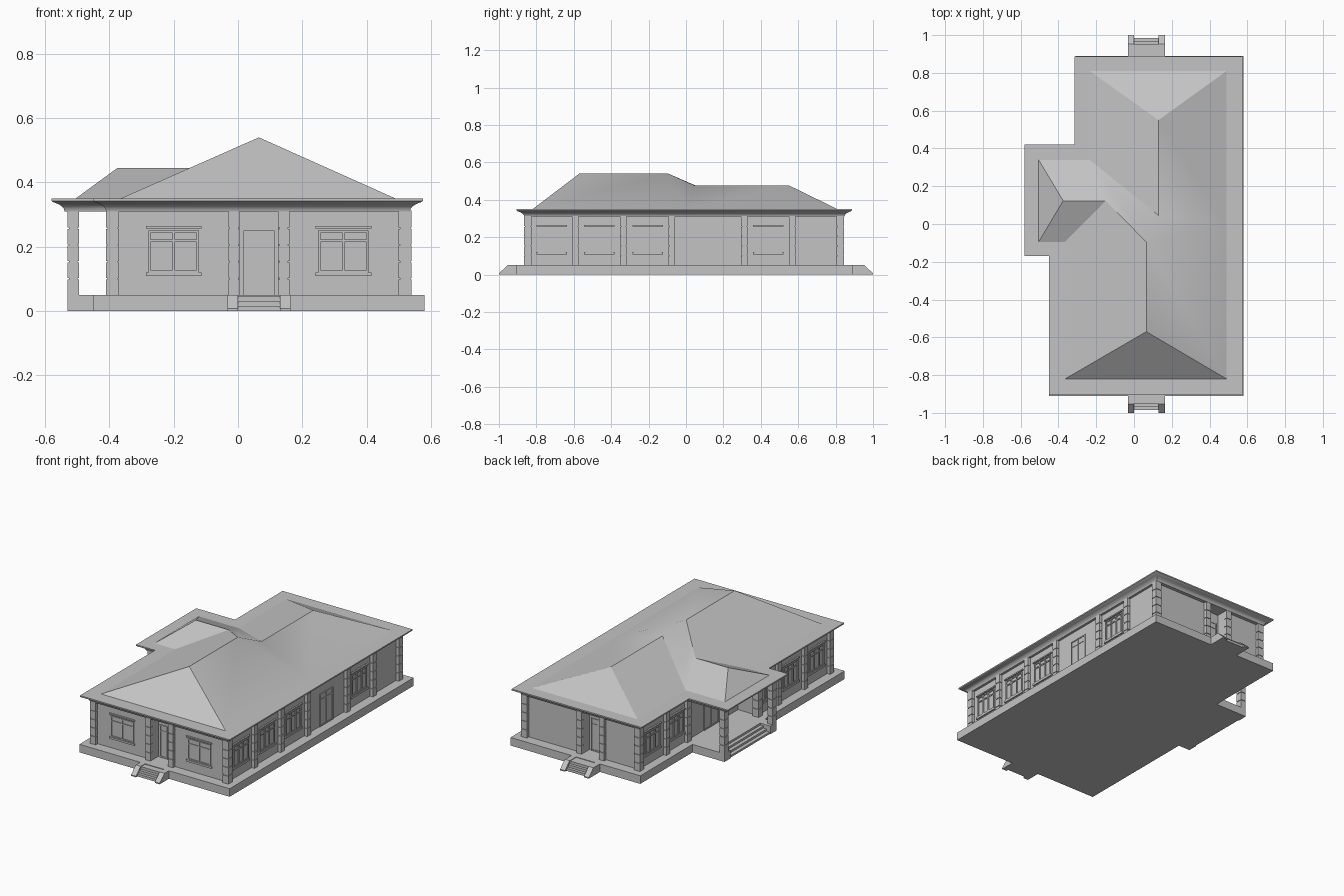
import bpy, bmesh, math
from mathutils import Vector

cube = bpy.data.objects.get("Cube")
if cube:
    bpy.data.objects.remove(cube, do_unlink=True)

GREY = (0.55, 0.55, 0.55, 1)
mat = bpy.data.materials.new("plain_grey")
mat.use_nodes = True
mat.diffuse_color = GREY
mat.node_tree.nodes["Principled BSDF"].inputs["Base Color"].default_value = GREY

FLOOR, WALL_TOP, EAVE_TOP = 0.05, 0.312, 0.35


def finish(name, bm, smooth=False):
    bmesh.ops.recalc_face_normals(bm, faces=bm.faces)
    me = bpy.data.meshes.new(name)
    bm.to_mesh(me)
    bm.free()
    me.materials.append(mat)
    ob = bpy.data.objects.new(name, me)
    bpy.context.collection.objects.link(ob)
    if smooth:
        bpy.ops.object.select_all(action="DESELECT")
        ob.select_set(True)
        bpy.context.view_layer.objects.active = ob
        bpy.ops.object.shade_smooth_by_angle(angle=math.radians(28))
    return ob


def box(bm, x0, x1, y0, y1, z0, z1):
    v = [bm.verts.new((x, y, z)) for z in (z0, z1)
         for x, y in ((x0, y0), (x1, y0), (x1, y1), (x0, y1))]
    bm.faces.new(v[3::-1])
    bm.faces.new(v[4:])
    for i in range(4):
        j = (i + 1) % 4
        bm.faces.new((v[i], v[j], v[j + 4], v[i + 4]))


def grow(outline, d):
    """Offset a right-angled counter-clockwise outline outwards by d."""
    pts = [Vector(p) for p in outline]
    out = []
    for i, p in enumerate(pts):
        a = (p - pts[i - 1]).normalized()
        b = (pts[(i + 1) % len(pts)] - p).normalized()
        out.append(p + d * Vector((a.y + b.y, -a.x - b.x)))
    return out


def stack(bm, outline, profile):
    """Solid whose outline is offset by each (offset, height) of the profile."""
    rings = [[bm.verts.new((p.x, p.y, z)) for p in grow(outline, d)] for d, z in profile]
    n = len(outline)
    for lo, hi in zip(rings, rings[1:]):
        for i in range(n):
            j = (i + 1) % n
            bm.faces.new((lo[i], lo[j], hi[j], hi[i]))
    bm.faces.new(rings[0][::-1])
    bm.faces.new(rings[-1])


# Plinth, with a recess for the side porch steps
bm = bmesh.new()
stack(bm, [(-.45, -.91), (.58, -.91), (.58, .89), (-.31, .89), (-.31, .38), (-.53, .38),
           (-.53, .32), (-.46, .32), (-.46, -.07), (-.53, -.07), (-.53, -.13), (-.45, -.13)],
      [(0, 0), (0, FLOOR)])
finish("plinth", bm)

bm = bmesh.new()
for i in range(3):
    box(bm, -.525 + .022 * i, -.46, -.07, .32, 0, .0125 * (i + 1))
finish("porch_steps", bm)

# Entrance steps with sloping cheek walls, front and back
for side, name in ((-1, "front_steps"), (1, "back_steps")):
    bm = bmesh.new()
    for i in range(3):
        y0, y1 = sorted((side * .89, side * (.985 - .018 * i)))
        box(bm, 0, .13, y0, y1, 0, .0155 * (i + 1))
    for x0 in (-.033, .13):
        prof = [(.885, 0), (1, 0), (1, .007), (.953, FLOOR), (.885, FLOOR)]
        a, b = [[bm.verts.new((x, side * y, z)) for y, z in prof] for x in (x0, x0 + .033)]
        bm.faces.new(a)
        bm.faces.new(b[::-1])
        for i in range(5):
            bm.faces.new((a[i], a[i - 1], b[i - 1], b[i]))
    finish(name, bm)

# Walls with recessed entrances
bm = bmesh.new()
stack(bm, [(-.39, -.845), (.005, -.845), (.005, -.785), (.125, -.785), (.125, -.845), (.52, -.845),
           (.52, .825), (.125, .825), (.125, .765), (.005, .765), (.005, .825), (-.255, .825),
           (-.255, -.145), (-.39, -.145)], [(0, FLOOR), (0, WALL_TOP)])
finish("walls", bm)


# Columns of stacked blocks
def column(bm, x, y, wx=.04, wy=.04):
    n, gap = 5, .004
    h = (WALL_TOP - FLOOR) / n
    box(bm, x - wx / 2 + gap, x + wx / 2 - gap, y - wy / 2 + gap, y + wy / 2 - gap, FLOOR, WALL_TOP)
    for i in range(n):
        z = FLOOR + h * i
        box(bm, x - wx / 2, x + wx / 2, y - wy / 2, y + wy / 2, z, z + h - (gap if i < n - 1 else 0))


MID_Y = (-.592, -.335, -.075, .312, .568)
bm = bmesh.new()
for x, y in ((-.39, -.845), (.52, -.845), (.52, .825), (-.255, .825), (-.255, .36), (-.39, -.145)):
    column(bm, x, y)
for y in (-.847, .827):
    for x in (-.0125, .1425):
        column(bm, x, y, .035, .036)
for y in MID_Y:
    column(bm, .522, y, .036, .035)
for x, y in ((-.392, MID_Y[0]), (-.392, MID_Y[1]), (-.257, MID_Y[4])):
    column(bm, x, y, .036, .035)
finish("wall_columns", bm)

bm = bmesh.new()
for y in (-.11, .36):
    column(bm, -.5125, y, .035, .04)
finish("porch_columns", bm)


# Thin frames fixed to a wall: axis is the wall's direction, side its outward sign
def strip(bm, axis, plane, side, u0, u1, z0, z1, depth):
    a, b = sorted((plane - side * .003, plane + side * depth))
    if axis == "x":
        box(bm, u0, u1, a, b, z0, z1)
    else:
        box(bm, a, b, u0, u1, z0, z1)


def frame(bm, axis, plane, side, c, w, z0, z1, panes, transom=None):
    t = .007
    for i in range(panes + 1):
        u = c - w / 2 + w * i / panes
        strip(bm, axis, plane, side, u - t / 2, u + t / 2, z0, z1, .006)
    for z in [z0, z1 - t] + ([transom] if transom else []):
        strip(bm, axis, plane, side, c - w / 2, c + w / 2, z, z + t, .005)


def window(bm, axis, plane, side, c, w=.14, panes=3):
    frame(bm, axis, plane, side, c, w, .12, .25, panes, .215)
    strip(bm, axis, plane, side, c - w / 2 - .012, c + w / 2 + .012, .108, .12, .009)
    strip(bm, axis, plane, side, c - w / 2 - .012, c + w / 2 + .012, .257, .265, .009)


bm = bmesh.new()
for c in (-.2, .328):
    window(bm, "x", -.845, -1, c, .15, 2)
for c in (-.718, -.463, -.205, .44):
    window(bm, "y", .52, 1, c)
for c in (-.718, -.463, -.24):
    window(bm, "y", -.39, -1, c)
for c in (.465, .695):
    window(bm, "y", -.255, -1, c)
finish("windows", bm)

bm = bmesh.new()
for axis, plane, side, c, w in (("x", -.785, -1, .065, .09), ("x", .765, 1, .065, .09),
                                ("y", .52, 1, .118, .12), ("y", -.255, -1, .12, .14)):
    strip(bm, axis, plane, side, c - w / 2, c + w / 2, FLOOR, .25, .002)
    frame(bm, axis, plane, side, c, w, FLOOR, .25, 2, .21)
finish("doors", bm)

# Eaves: flat deck with a hollow curved cornice underneath
bm = bmesh.new()
stack(bm, [(-.45, -.905), (.575, -.905), (.575, .887), (-.315, .887), (-.315, .42), (-.58, .42),
           (-.58, -.17), (-.45, -.17)],
      [(-.04, .31), (-.038, .318), (-.031, .326), (-.02, .333), (-.006, .338), (0, .342), (0, EAVE_TOP)])
finish("eaves", bm, smooth=True)

# Hipped roof with a side gable wing and a lower back wing
P = {
    "front_w": (-.365, -.82, .35), "front_e": (.49, -.82, .35), "mid_e": (.49, .0, .35),
    "back_e": (.49, .81, .35), "back_w": (-.235, .81, .35), "valley_n": (-.235, .34, .35),
    "porch_n": (-.505, .34, .35), "porch_s": (-.505, -.095, .35), "valley_s": (-.365, -.095, .35),
    "ridge_f": (.065, -.57, .54), "ridge_m": (.065, -.095, .54),
    "low_f": (.13, .045, .477), "low_b": (.13, .55, .477),
    "porch_tip": (-.375, .123, .445), "porch_in": (-.15, .123, .445),
}
FACES = (
    "front_w front_e ridge_f", "front_e mid_e ridge_m ridge_f", "mid_e low_f ridge_m",
    "mid_e back_e low_b low_f", "back_e back_w low_b", "back_w valley_n low_f low_b",
    "valley_n porch_n porch_tip porch_in", "valley_n porch_in ridge_m low_f",
    "porch_n porch_s porch_tip", "porch_s valley_s porch_in porch_tip",
    "valley_s front_w ridge_f ridge_m porch_in",
)
bm = bmesh.new()
V = {k: bm.verts.new(p) for k, p in P.items()}
for f in FACES:
    bm.faces.new([V[k] for k in f.split()])
finish("roof", bm, smooth=True)
